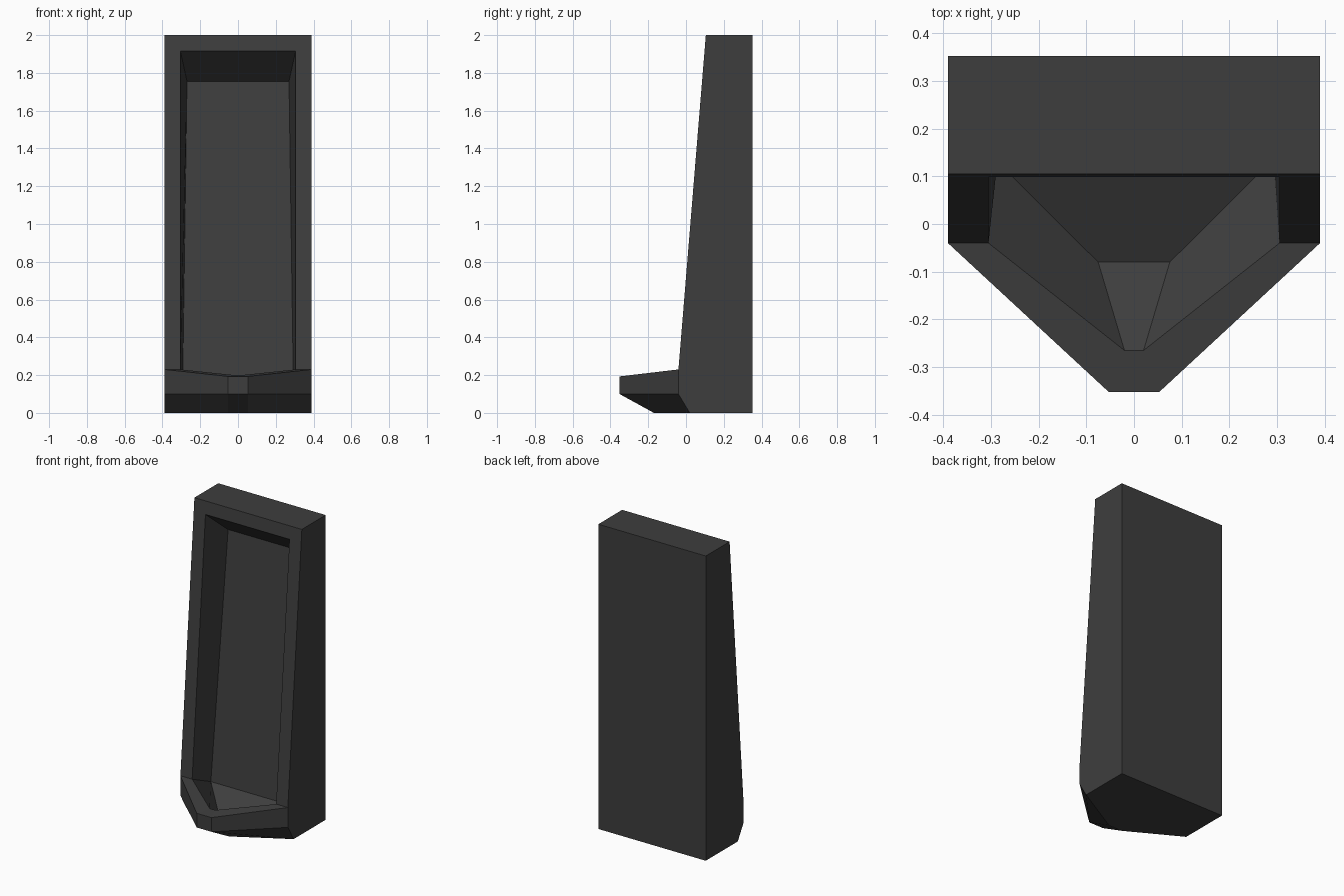
import bpy
import bmesh

cube = bpy.data.objects.get("Cube")
if cube:
    bpy.data.objects.remove(cube, do_unlink=True)

# Single dark grey glaze
glaze = bpy.data.materials.new("dark grey glaze")
glaze.use_nodes = True
colour = (0.048, 0.048, 0.048, 1.0)
glaze.diffuse_color = colour
glaze.node_tree.nodes["Principled BSDF"].inputs["Base Color"].default_value = colour

# Half cross-sections on the left: upper point, shoulder, nose
BASE = [(0.39, 0.352, 0), (0.39, 0.02, 0), (0.053, -0.17, 0)]
BELLY = [(0.39, 0.352, 2), (0.39, -0.04, 0.1), (0.053, -0.352, 0.1)]
OUTER_RIM = [(0.39, 0.105, 2), (0.39, -0.04, 0.23), (0.053, -0.352, 0.193)]
INNER_RIM = [(0.305, 0.098, 1.915), (0.305, -0.04, 0.23), (0.02, -0.265, 0.2)]
BASIN = [(0.27, 0.283, 1.755), (0.293, 0.137, 0.15), (0.075, -0.08, 0.045)]

bm = bmesh.new()


def ring(half):
    """Close a half section into a mirrored loop of vertices."""
    mirrored = [(-x, y, z) for x, y, z in reversed(half)]
    return [bm.verts.new(p) for p in half + mirrored]


# Skin the outside, over the rim and down into the basin
rings = [ring(h) for h in (BASE, BELLY, OUTER_RIM, INNER_RIM, BASIN)]
for lower, upper in zip(rings, rings[1:]):
    for i in range(len(lower)):
        j = (i + 1) % len(lower)
        bm.faces.new((lower[i], lower[j], upper[j], upper[i]))

# Underside, recessed back panel and sloping basin floor
bm.faces.new(rings[0])
a, b, c, d, e, f = rings[-1]
bm.faces.new((a, b, e, f))
bm.faces.new((b, c, d, e))

# Orient the surface and merge the two halves of each flat side
bmesh.ops.recalc_face_normals(bm, faces=bm.faces[:])
bm.normal_update()
flat_edges = [g for g in bm.edges if g.calc_face_angle(1) < 0.002]
bmesh.ops.dissolve_edges(bm, edges=flat_edges, use_verts=False)

mesh = bpy.data.meshes.new("urinal_body")
bm.to_mesh(mesh)
bm.free()
mesh.materials.append(glaze)
body = bpy.data.objects.new("urinal_body", mesh)
bpy.context.collection.objects.link(body)
